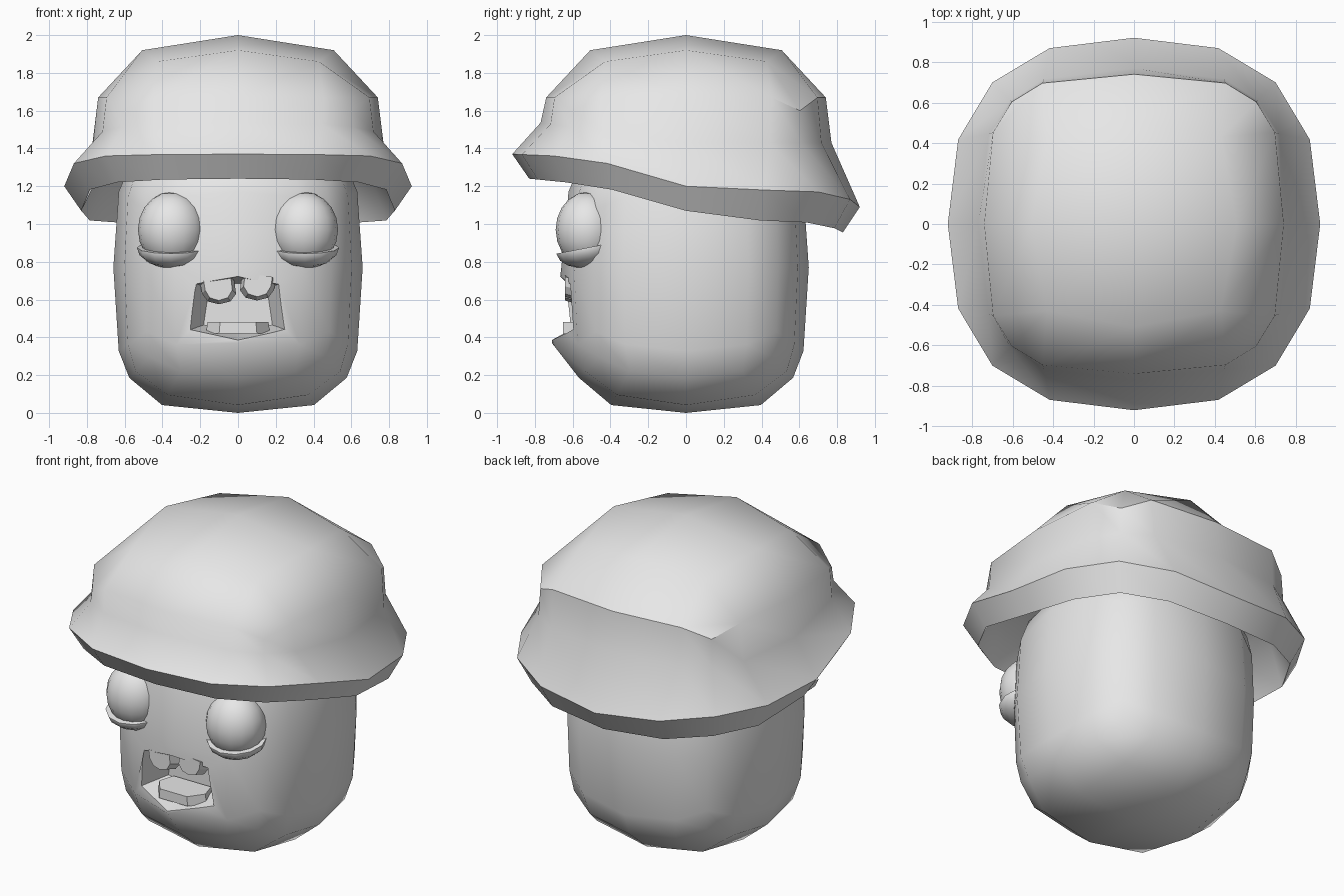
import bpy, bmesh, math
from mathutils import Matrix, Vector

if "Cube" in bpy.data.objects:
    bpy.data.objects.remove(bpy.data.objects["Cube"])

grey = bpy.data.materials.new("light grey")
grey.use_nodes = True
grey.diffuse_color = (0.8, 0.8, 0.8, 1)
grey.node_tree.nodes["Principled BSDF"].inputs["Base Color"].default_value = (0.8, 0.8, 0.8, 1)


def finish(bm, name, smooth=None):
    """Turn a bmesh into an object; smooth is an optional crease angle."""
    bmesh.ops.recalc_face_normals(bm, faces=bm.faces[:])
    mesh = bpy.data.meshes.new(name)
    bm.to_mesh(mesh)
    bm.free()
    mesh.materials.append(grey)
    ob = bpy.data.objects.new(name, mesh)
    bpy.context.collection.objects.link(ob)
    if smooth:
        smooth_object(ob, smooth)
    return ob


def smooth_object(ob, degrees):
    bpy.ops.object.select_all(action='DESELECT')
    ob.select_set(True)
    bpy.context.view_layer.objects.active = ob
    bpy.ops.object.shade_smooth_by_angle(angle=math.radians(degrees))


def rounded(p, plan, profile=3.5):
    """Push a point onto a rounded box, with separate plan and profile roundness."""
    p = Vector(p)
    flat = (abs(p.x) ** plan + abs(p.y) ** plan) ** (1 / plan)
    return p / (flat ** profile + abs(p.z) ** profile) ** (1 / profile)


def bridge(bm, a, b):
    for i in range(len(a)):
        j = (i + 1) % len(a)
        bm.faces.new((a[i], a[j], b[j], b[i]))


def loft_y(name, front, back, y0, y1):
    """Solid between a front and a back outline given as (x, z) points."""
    bm = bmesh.new()
    a = [bm.verts.new((x, y0, z)) for x, z in front]
    b = [bm.verts.new((x, y1, z)) for x, z in back]
    bridge(bm, a, b)
    bm.faces.new(a)
    bm.faces.new(b[::-1])
    return finish(bm, name)


def lerp_table(table, y):
    if y <= table[0][0]:
        return table[0][1]
    for (y0, z0), (y1, z1) in zip(table, table[1:]):
        if y <= y1:
            return z0 + (z1 - z0) * (y - y0) / (y1 - y0)
    return table[-1][1]


# Head: rounded box, five points along each edge
bm = bmesh.new()
bmesh.ops.create_cube(bm, size=2)
bmesh.ops.subdivide_edges(bm, edges=bm.edges[:], cuts=3, use_grid_fill=True)
for v in bm.verts:
    grid = v.co.copy()
    tall = grid.z * 1.2 if abs(grid.z) < 0.9 else grid.z * 0.87
    p = rounded([c * 1.12 if abs(c) < 0.9 else c for c in grid.xy] + [tall], 2.4)
    v.co = (p.x * 0.66, p.y * 0.65, 0.77 + p.z * (0.7 if p.z > 0 else 0.77))
    # lips push the middle of the face forward
    if grid.y < -0.9 and abs(grid.x) < 0.1:
        if abs(grid.z + 0.5) < 0.1:
            v.co.y, v.co.z = -0.71, 0.37
        elif abs(grid.z) < 0.1:
            v.co.y = -0.66
head = finish(bm, "head")

# Mouth opening
outline = [(-0.22, 0.69), (0, 0.725), (0.22, 0.69), (0.26, 0.43), (0, 0.39), (-0.26, 0.43)]
inner = [(x * 0.7, 0.57 + (z - 0.57) * 0.75) for x, z in outline]
outer = [(x * 1.25, 0.57 + (z - 0.57) * 1.1) for x, z in outline]
cutter = loft_y("mouth_cutter", outer, inner, -0.78, -0.44)
cutter.hide_render = True
cutter.hide_viewport = True
cut = head.modifiers.new("mouth", 'BOOLEAN')
cut.operation = 'DIFFERENCE'
cut.solver = 'EXACT'
cut.object = cutter
bpy.context.view_layer.objects.active = head
bpy.ops.object.modifier_apply(modifier=cut.name)
bpy.data.objects.remove(cutter)
smooth_object(head, 48)

# Teeth and tongue
for side, name in ((1, "left_tooth"), (-1, "right_tooth")):
    tooth = [(0.02, 0.71), (0.01, 0.64), (0.04, 0.60), (0.10, 0.585),
             (0.16, 0.60), (0.19, 0.64), (0.20, 0.69)]
    face = [(side * (0.11 + (x - 0.11) * 0.8), z + 0.02 + 0.01 * side) for x, z in tooth]
    full = [(side * x, z + 0.01 * side) for x, z in tooth]
    loft_y(name, face, full, -0.64, -0.57)

bm = bmesh.new()
plan = [(-0.14, -0.46), (0.14, -0.46), (0.17, -0.56), (0.10, -0.65), (-0.10, -0.65), (-0.17, -0.56)]
low = [bm.verts.new((x, y, 0.42)) for x, y in plan]
high = [bm.verts.new((x * 0.95, y, 0.48)) for x, y in plan]
bridge(bm, low, high)
bm.faces.new(low[::-1])
bm.faces.new(high)
finish(bm, "tongue")

# Eyes with a pouch under each
for side, name in ((1, "left"), (-1, "right")):
    bm = bmesh.new()
    bmesh.ops.create_uvsphere(bm, u_segments=16, v_segments=10, radius=1)
    for v in bm.verts:
        v.co = (v.co.x * 0.18 + side * 0.35, v.co.y * 0.17 - 0.52, v.co.z * 0.2 + 0.97)
    finish(bm, name + "_eye", 60)

    bm = bmesh.new()
    bmesh.ops.create_uvsphere(bm, u_segments=12, v_segments=8, radius=1)
    bmesh.ops.bisect_plane(bm, geom=bm.verts[:] + bm.edges[:] + bm.faces[:],
                           plane_co=(0, 0, 0.001), plane_no=(0, 0, 1), clear_outer=True)
    bmesh.ops.holes_fill(bm, edges=[e for e in bm.edges if e.is_boundary])
    bmesh.ops.transform(bm, verts=bm.verts[:], matrix=Matrix.Translation((side * 0.355, -0.52, 0.875))
                        @ Matrix.Rotation(0.19, 4, 'X') @ Matrix.Diagonal((0.18, 0.17, 0.105, 1)))
    finish(bm, name + "_eye_pouch", 50)

# Helmet: five by five crown, then rings flaring to a drooping brim
bm = bmesh.new()
steps = (-1, -0.65, 0, 0.65, 1)
loop = ([(i, 0) for i in range(4)] + [(4, i) for i in range(4)]
        + [(4 - i, 4) for i in range(4)] + [(0, 4 - i) for i in range(4)])
crown = {}
for i in range(5):
    for j in range(5):
        u, w = steps[i], steps[j]
        if (i, j) in loop:
            p = rounded((u, w, 0), 3.4) * 0.74
            z = 1.6 if abs(u * w) == 1 else 1.67
        else:
            p = Vector((u, w, 0)) * (0.66 if u * w else 0.78)
            z = 2.0 if u == w == 0 else (1.86 if u * w else 1.92)
        crown[i, j] = bm.verts.new((p.x, p.y, z))
for i in range(4):
    for j in range(4):
        bm.faces.new((crown[i, j], crown[i + 1, j], crown[i + 1, j + 1], crown[i, j + 1]))

waist = [(-0.8, 1.54), (-0.3, 1.47), (0, 1.43), (0.8, 1.43)]
brim = [(-0.92, 1.37), (-0.69, 1.36), (-0.41, 1.32), (0, 1.2), (0.41, 1.18),
        (0.7, 1.17), (0.87, 1.13), (0.92, 1.09)]
under = [(-0.83, 1.24), (-0.63, 1.22), (-0.38, 1.18), (0, 1.07), (0.36, 1.02),
         (0.63, 1.01), (0.78, 0.98), (0.83, 0.955)]
inside = [(-0.8, 1.42), (0.8, 1.32)]
shape = [(0.77, 3.0, 0.62, waist), (0.92, 2.53, 0.48, brim), (0.83, 2.65, 0.5, under),
         (0.71, 3.0, 0.6, inside), (0.25, 3.0, 0.6, [(0, 1.4)])]
rings = [[crown[k] for k in loop]]
for size, power, half, heights in shape:
    ring = []
    for i, j in loop:
        place = (-1, -half, 0, half, 1)
        p = rounded((place[i], place[j], 0), power) * size
        ring.append(bm.verts.new((p.x, p.y, lerp_table(heights, p.y))))
    bridge(bm, rings[-1], ring)
    rings.append(ring)
for f in bm.faces:
    f.smooth = True
# hard edges: the fold at the back and both brim edges
for r in (0, 2, 3):
    for a, b in zip(rings[r], rings[r][1:] + rings[r][:1]):
        if r or min(a.co.y, b.co.y) > 0.4:
            bm.edges.get((a, b)).smooth = False
finish(bm, "helmet")
